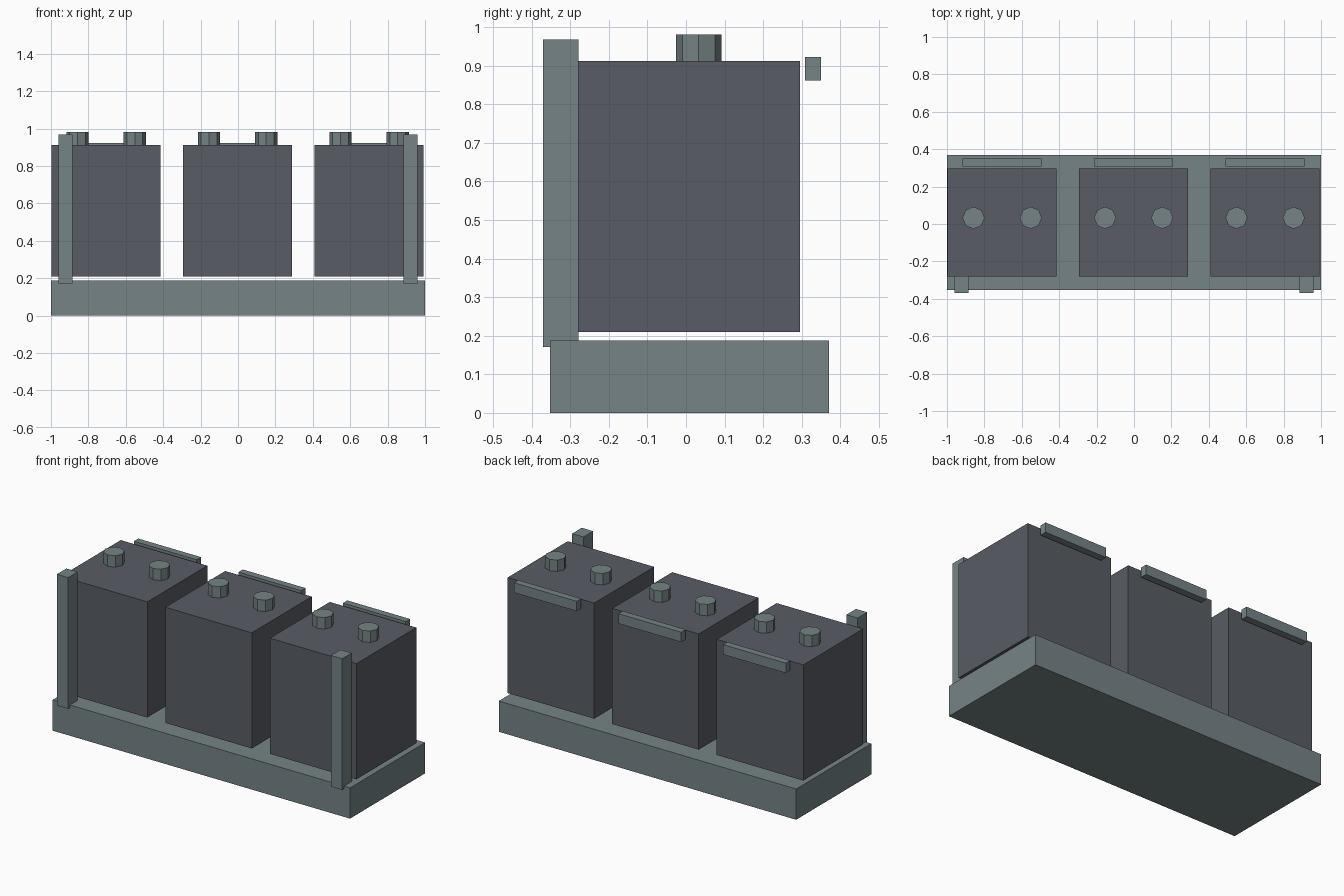
import bpy

if "Cube" in bpy.data.objects:
    bpy.data.objects.remove(bpy.data.objects["Cube"])

def material(name, rgb):
    m = bpy.data.materials.new(name)
    m.diffuse_color = (*rgb, 1)
    m.use_nodes = True
    m.node_tree.nodes["Principled BSDF"].inputs["Base Color"].default_value = m.diffuse_color
    return m

steel = material("grey_green_steel", (0.178, 0.227, 0.235))
casing = material("dark_grey_casing", (0.098, 0.107, 0.127))

def box(name, mat, x, y, z):
    """Box from (min, max) ranges on each axis."""
    bpy.ops.mesh.primitive_cube_add(size=1, location=[(a + b) / 2 for a, b in (x, y, z)])
    o = bpy.context.object
    o.name = name
    o.scale = [b - a for a, b in (x, y, z)]
    bpy.ops.object.transform_apply(location=False, rotation=False, scale=True)
    o.data.materials.append(mat)
    return o

def knob(name, mat, x, y, z0, z1, r):
    """Octagonal terminal."""
    bpy.ops.mesh.primitive_cylinder_add(vertices=8, radius=r, depth=z1 - z0,
                                        location=(x, y, (z0 + z1) / 2))
    o = bpy.context.object
    o.name = name
    o.data.materials.append(mat)
    return o

# Base tray
box("base_tray", steel, (-1, 1), (-0.352, 0.37), (0, 0.187))

# Three cells, each with two terminals and a rear handle bar
for i, cx in enumerate((-0.705, -0.002, 0.701), 1):
    box(f"cell_{i}", casing, (cx - 0.291, cx + 0.291), (-0.28, 0.296), (0.209, 0.912))
    box(f"handle_bar_{i}", steel, (cx - 0.211, cx + 0.211), (0.308, 0.35), (0.862, 0.922))
    for side, s in (("left", -1), ("right", 1)):
        knob(f"terminal_{i}_{side}", steel, cx + s * 0.153, 0.033, 0.911, 0.981, 0.059)

# Front corner posts
for side, s in (("left", -1), ("right", 1)):
    cx = s * 0.922
    box(f"front_post_{side}", steel, (cx - 0.038, cx + 0.038), (-0.37, -0.278), (0.171, 0.968))
